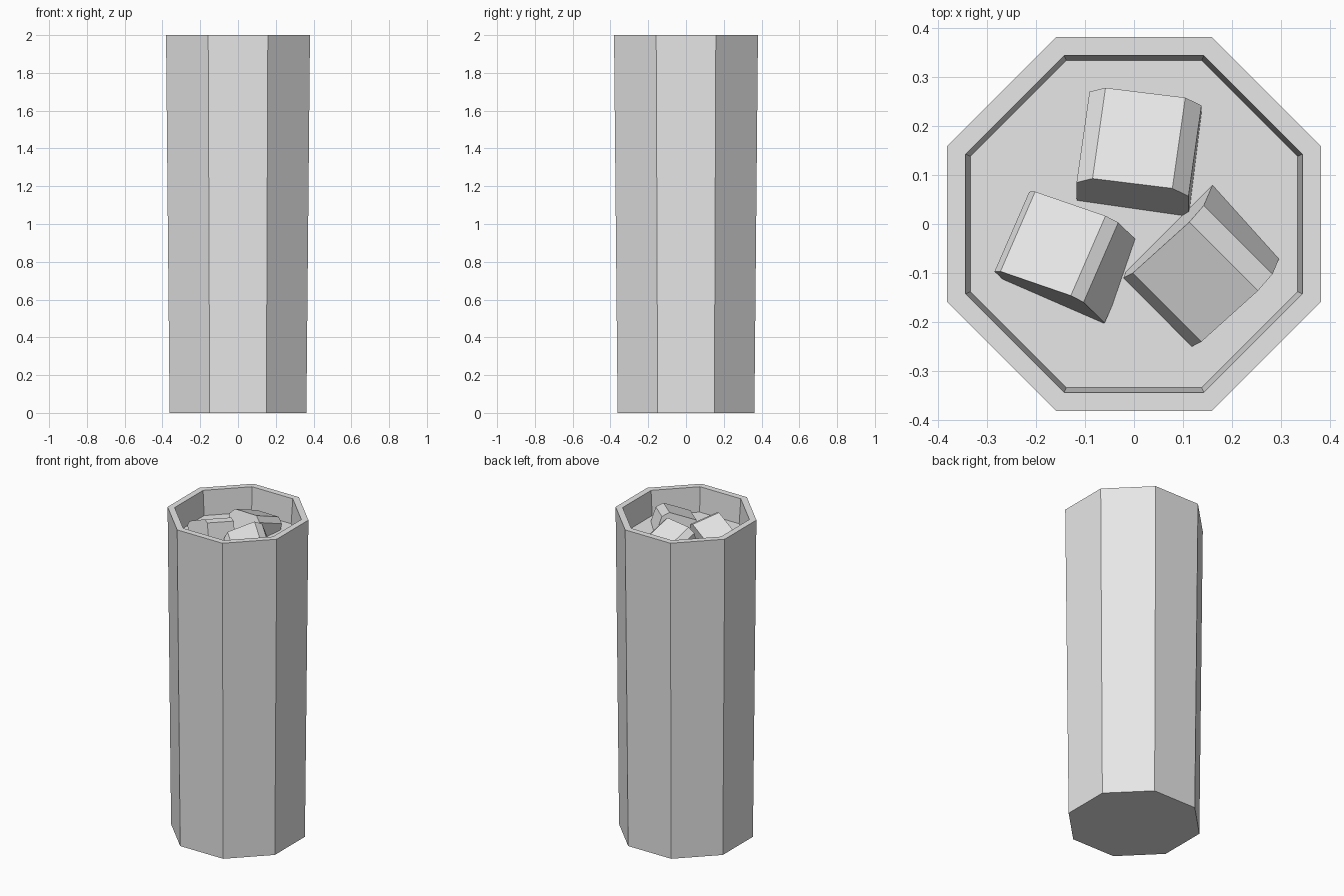
import bpy, bmesh
from math import pi, radians, cos, sin
from mathutils import Euler

if "Cube" in bpy.data.objects:
    bpy.data.objects.remove(bpy.data.objects["Cube"], do_unlink=True)

grey = bpy.data.materials.new("plain_grey")
grey.use_nodes = True
grey.diffuse_color = (0.8, 0.8, 0.8, 1)
grey.node_tree.nodes["Principled BSDF"].inputs["Base Color"].default_value = (0.8, 0.8, 0.8, 1)


def finish(name, bm):
    bmesh.ops.recalc_face_normals(bm, faces=bm.faces)
    mesh = bpy.data.meshes.new(name)
    bm.to_mesh(mesh)
    bm.free()
    mesh.materials.append(grey)
    obj = bpy.data.objects.new(name, mesh)
    bpy.context.collection.objects.link(obj)
    return obj


def octagon(bm, apothem, z):
    r = apothem / cos(pi / 8)
    angles = [(i + 0.5) * pi / 4 for i in range(8)]
    return [bm.verts.new((r * cos(a), r * sin(a), z)) for a in angles]


# Tapered eight-sided tumbler: base, outer wall, rim and inner wall
LEVEL = 1.845
bm = bmesh.new()
rings = [octagon(bm, a, z) for a, z in
         [(0.362, 0), (0.381, 2), (0.343, 2), (0.333, LEVEL)]]
for low, high in zip(rings, rings[1:]):
    for i in range(8):
        j = (i + 1) % 8
        bm.faces.new((low[i], low[j], high[j], high[i]))
bm.faces.new(rings[0])
# Drink surface closes the inside
bm.faces.new(rings[-1])
finish("tumbler", bm)


# Ice cubes, tilted and partly sunk; the origin is the centre of the top face
def ice_cube(name, top, size, tilt, bevel):
    bm = bmesh.new()
    bmesh.ops.create_cube(bm, size=1)
    for v in bm.verts:
        v.co.z -= 0.5
        v.co = [c * s for c, s in zip(v.co, size)]
    long_edges = [e for e in bm.edges
                  if abs(e.verts[0].co.y - e.verts[1].co.y) > 0.01]
    bmesh.ops.bevel(bm, geom=long_edges, offset=bevel, segments=1,
                    affect="EDGES", profile=0.5)
    obj = finish(name, bm)
    obj.location = top
    obj.rotation_euler = Euler([radians(t) for t in tilt])


ice_cube("ice_cube_back", (0.01, 0.175, 1.94), (0.23, 0.2, 0.2), (-21, -3, -7), 0.033)
ice_cube("ice_cube_right", (-0.165, -0.04, 1.935), (0.21, 0.18, 0.18), (-11, -24, -19), 0.022)
ice_cube("ice_cube_left", (0.125, -0.118, 1.935), (0.235, 0.2, 0.2), (9, -20, 42), 0.035)
